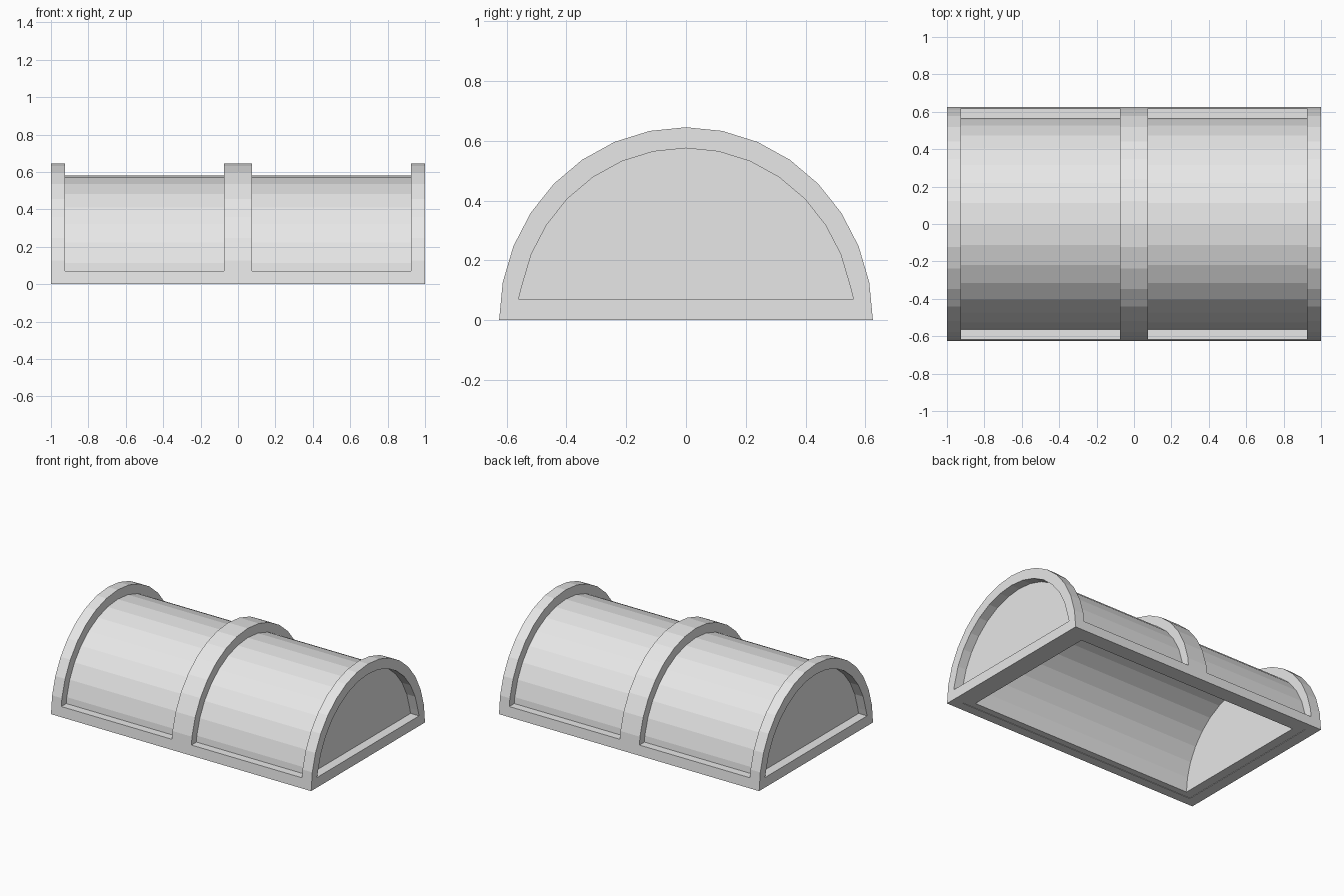
import bpy, bmesh, math

cube = bpy.data.objects.get("Cube")
if cube:
    bpy.data.objects.remove(cube)

SEGMENTS = 16
SILL = 0.07            # height of the base rail
OUT_Y, OUT_Z = 0.625, 0.645    # outside of the frame
IN_Y, IN_Z = 0.56, 0.575       # openings of the frame
END, RIB = 0.925, 0.075        # inner face of end frames, half width of rib

grey = bpy.data.materials.new("light_grey")
grey.use_nodes = True
grey.diffuse_color = (0.8, 0.8, 0.8, 1)
grey.node_tree.nodes["Principled BSDF"].inputs["Base Color"].default_value = grey.diffuse_color


def half_ellipse(ry, rz, floor=0.0):
    """Arch outline in y, z from the left foot to the right foot."""
    points = []
    for i in range(SEGMENTS + 1):
        a = math.pi * i / SEGMENTS
        points.append((ry * math.cos(a), max(rz * math.sin(a), floor)))
    return points


def loop(bm, outline, x):
    return [bm.verts.new((x, y, z)) for y, z in outline]


def bridge(bm, a, b, closed=False):
    for i in range(len(a) if closed else len(a) - 1):
        j = (i + 1) % len(a)
        bm.faces.new((a[i], a[j], b[j], b[i]))


def finish(bm, name):
    bmesh.ops.recalc_face_normals(bm, faces=bm.faces)
    mesh = bpy.data.meshes.new(name)
    bm.to_mesh(mesh)
    bm.free()
    mesh.materials.append(grey)
    bpy.context.collection.objects.link(bpy.data.objects.new(name, mesh))


def arch(name, x0, x1, closed):
    """Frame arch; a closed one also has a rail along its foot."""
    bm = bmesh.new()
    outer = half_ellipse(OUT_Y, OUT_Z)
    inner = half_ellipse(IN_Y, IN_Z, SILL if closed else 0)
    o0, o1 = loop(bm, outer, x0), loop(bm, outer, x1)
    i0, i1 = loop(bm, inner, x0), loop(bm, inner, x1)
    for a, b in ((o0, o1), (o1, i1), (i1, i0), (i0, o0)):
        bridge(bm, a, b, closed)
    if not closed:
        for k in (0, -1):
            bm.faces.new((o0[k], o1[k], i1[k], i0[k]))
    finish(bm, name)


def rail(name, side, x0, x1):
    """Base rail between two arches, flush with their outer faces."""
    bm = bmesh.new()
    a = math.pi / SEGMENTS
    top_y = OUT_Y - OUT_Y * (1 - math.cos(a)) * SILL / (OUT_Z * math.sin(a))
    outline = [(side * y, z) for y, z in
               ((IN_Y, 0), (OUT_Y, 0), (top_y, SILL), (IN_Y, SILL))]
    a, b = loop(bm, outline, x0), loop(bm, outline, x1)
    bridge(bm, a, b, True)
    bm.faces.new(a)
    bm.faces.new(b)
    finish(bm, name)


# Frame: two end arches, a wide middle rib and the base rails
arch("right_end_frame", -1, -END, True)
arch("left_end_frame", END, 1, True)
arch("middle_rib", -RIB, RIB, False)
for side, face in ((-1, "front"), (1, "back")):
    rail(face + "_right_rail", side, -END, -RIB)
    rail(face + "_left_rail", side, RIB, END)

# Hollow vault with closed ends and an open bottom
bm = bmesh.new()
outer = half_ellipse(0.57, 0.58, 0.003)
inner = half_ellipse(0.515, 0.525, 0.003)
o0, o1 = loop(bm, outer, -0.935), loop(bm, outer, 0.935)
i0, i1 = loop(bm, inner, -0.86), loop(bm, inner, 0.86)
bridge(bm, o0, o1)
bridge(bm, i0, i1)
for cap in (o0, o1, i0, i1):
    bm.faces.new(cap)
for k in (0, -1):
    bm.faces.new((o0[k], o1[k], i1[k], i0[k]))
for o, i in ((o0, i0), (o1, i1)):
    bm.faces.new((o[0], o[-1], i[-1], i[0]))
finish(bm, "vault_shell")
